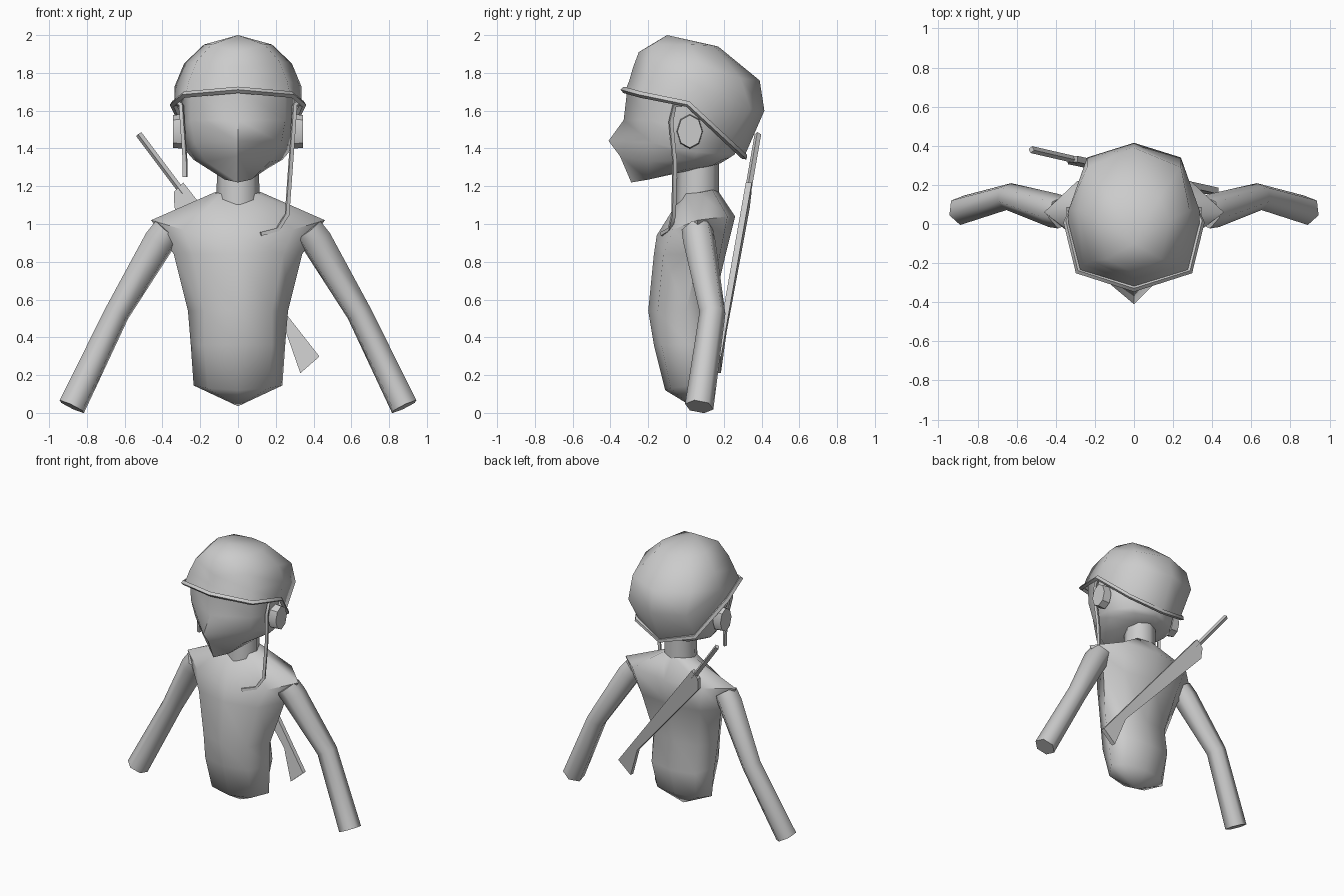
import bpy, bmesh
from math import radians, pi
from mathutils import Vector, Matrix

if "Cube" in bpy.data.objects:
    bpy.data.objects.remove(bpy.data.objects["Cube"])


def finish(name, bm, angle=60):
    bmesh.ops.recalc_face_normals(bm, faces=bm.faces)
    me = bpy.data.meshes.new(name)
    bm.to_mesh(me)
    bm.free()
    ob = bpy.data.objects.new(name, me)
    bpy.context.collection.objects.link(ob)
    smooth(ob, angle)
    return ob


def select(ob):
    bpy.ops.object.select_all(action='DESELECT')
    ob.select_set(True)
    bpy.context.view_layer.objects.active = ob


def smooth(ob, angle):
    select(ob)
    bpy.ops.object.shade_smooth_by_angle(angle=radians(angle))


def full_ring(half):
    """Front-to-back half outline -> closed mirrored ring."""
    return half + [(-x, y, z) for x, y, z in reversed(half[1:-1])]


def loft(name, halves, top=None, bottom=None, cap_top=False, cap_bottom=False):
    """Skin mirrored rings listed from top to bottom, ending in poles or caps."""
    bm = bmesh.new()
    rings = [[bm.verts.new(p) for p in full_ring(h)] for h in halves]
    n = len(rings[0])
    for a, b in zip(rings, rings[1:]):
        for i in range(n):
            j = (i + 1) % n
            bm.faces.new((a[i], a[j], b[j], b[i]))
    for pole, ring in ((top, rings[0]), (bottom, rings[-1])):
        if pole:
            v = bm.verts.new(pole)
            for i in range(n):
                bm.faces.new((ring[i], ring[(i + 1) % n], v))
    if cap_top:
        bm.faces.new(rings[0])
    if cap_bottom:
        bm.faces.new(rings[-1])
    return finish(name, bm)


def tube(name, pts, radii, res=0, cyclic=False, angle=65):
    """Swept low-sided tube (4 + 2*res sides)."""
    cu = bpy.data.curves.new(name, 'CURVE')
    cu.dimensions = '3D'
    cu.bevel_depth = 1.0
    cu.bevel_resolution = res
    cu.use_fill_caps = True
    sp = cu.splines.new('POLY')
    sp.points.add(len(pts) - 1)
    for q, p, r in zip(sp.points, pts, radii):
        q.co = (*p, 1)
        q.radius = r
    sp.use_cyclic_u = cyclic
    ob = bpy.data.objects.new(name, cu)
    bpy.context.collection.objects.link(ob)
    select(ob)
    bpy.ops.object.convert(target='MESH')
    ob = bpy.context.object
    ob.name = name
    smooth(ob, angle)
    return ob


# Helmet shell
loft("helmet", [
    [(0, -.25, 1.91), (.14, -.18, 1.95), (.18, .02, 1.95), (.13, .14, 1.945), (0, .17, 1.94)],
    [(0, -.28, 1.83), (.22, -.19, 1.86), (.285, .07, 1.85), (.24, .29, 1.77), (0, .39, 1.76)],
    [(0, -.30, 1.76), (.26, -.21, 1.76), (.335, .07, 1.73), (.24, .34, 1.61), (0, .415, 1.60)],
    [(0, -.32, 1.71), (.275, -.235, 1.69), (.335, .0, 1.64), (.235, .23, 1.43), (0, .31, 1.36)],
], top=(0, -.1, 2.0))

# Helmet rim
rim = full_ring([(0, -.33, 1.71), (.285, -.24, 1.685), (.345, .01, 1.635),
                 (.24, .24, 1.42), (0, .31, 1.355)])
tube("helmet_rim", rim, [.017] * len(rim), cyclic=True)

# Head with pointed face
loft("head", [
    [(0, -.31, 1.72), (.25, -.21, 1.7), (.30, .03, 1.68), (.2, .2, 1.66), (0, .28, 1.64)],
    [(0, -.33, 1.55), (.25, -.20, 1.55), (.30, .03, 1.5), (.2, .2, 1.5), (0, .28, 1.5)],
    [(0, -.41, 1.44), (.23, -.18, 1.43), (.27, .06, 1.38), (.18, .2, 1.37), (0, .26, 1.37)],
    [(0, -.35, 1.36), (.17, -.19, 1.33), (.235, .04, 1.34), (.15, .19, 1.34), (0, .23, 1.35)],
    [(0, -.29, 1.22), (.07, -.2, 1.235), (.15, .0, 1.29), (.1, .14, 1.31), (0, .18, 1.32)],
], cap_top=True, cap_bottom=True)

# Neck
tube("neck", [(0, .06, 1.1), (0, .065, 1.33)], [.115, .11], res=2)

# Torso, neck to hips
loft("torso", [
    [(0, -.03, 1.14), (.09, 0, 1.16), (.13, .07, 1.165), (.09, .14, 1.18), (0, .16, 1.19)],
    [(0, -.155, .94), (.29, -.07, .97), (.46, .06, 1.02), (.29, .22, 1.04), (0, .26, 1.04)],
    [(0, -.17, .84), (.24, -.12, .84), (.34, .07, .84), (.24, .18, .84), (0, .21, .84)],
    [(0, -.2, .54), (.18, -.15, .54), (.265, .0, .54), (.18, .12, .54), (0, .14, .54)],
    [(0, -.17, .36), (.18, -.13, .36), (.25, .02, .36), (.18, .15, .34), (0, .175, .33)],
    [(0, -.11, .12), (.16, -.08, .13), (.235, .03, .145), (.16, .11, .14), (0, .13, .14)],
], bottom=(0, .03, .035), cap_top=True)

# Arms and ears, both sides
for side, s in (("left", -1), ("right", 1)):
    tube(side + "_arm",
         [(s * .37, .06, .97), (s * .415, .07, .91), (s * .64, .14, .53), (s * .88, .07, .033)],
         [.085, .088, .07, .077], res=1)
    bm = bmesh.new()
    bmesh.ops.create_cone(bm, cap_ends=True, segments=8, radius1=.085, radius2=.08, depth=.06,
                          matrix=Matrix.Translation((s * .315, .02, 1.49))
                          @ Matrix.Diagonal((1, .82, 1.08, 1))
                          @ Matrix.Rotation(s * pi / 2, 4, 'Y'))
    finish(side + "_ear", bm, 40)

# Loose chin straps of unequal length
long_strap = [(.33, -.0, 1.64), (.30, -.06, 1.63), (.295, -.08, 1.54), (.28, -.06, 1.33),
              (.26, -.065, 1.05), (.21, -.085, .97), (.12, -.125, .947)]
tube("long_strap", long_strap, [.014] * 7)
short_strap = [(-x, y, z) for x, y, z in long_strap[:4]] + [(-.28, -.06, 1.25)]
tube("short_strap", short_strap, [.014] * 5)


# Rifle slung across the back: s runs along the gun, t across it
def on_gun(s, t, off=0):
    return Vector((.6 * s + .8 * t, .17 - .139 * (s - .02) + off, -.8 * s + .6 * t))


bm = bmesh.new()
outline = [(-1.15, .5), (.02, .524), (.03, .39), (-.19, .46), (-1.07, .382), (-1.14, .43)]
face = bm.faces.new([bm.verts.new(on_gun(s, t, -.016)) for s, t in outline])
new = bmesh.ops.extrude_face_region(bm, geom=[face])["geom"]
bmesh.ops.translate(bm, vec=(0, .032, 0), verts=[g for g in new if isinstance(g, bmesh.types.BMVert)])
finish("rifle_body", bm, 20)
tube("rifle_barrel", [on_gun(-1.1, .465), on_gun(-1.495, .465)], [.018, .018], angle=20)
